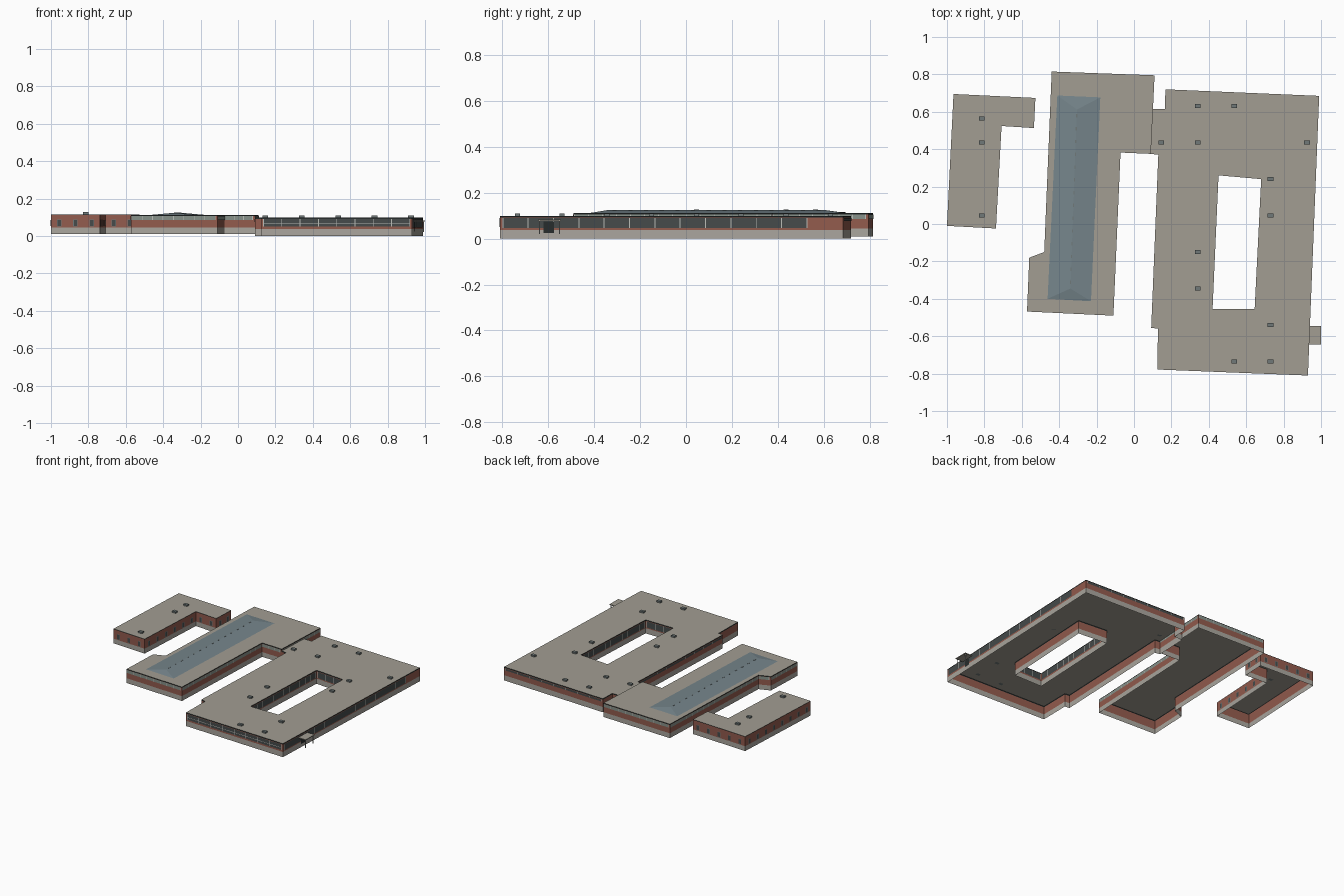
import bpy, bmesh
from mathutils import Vector

cube = bpy.data.objects.get("Cube")
if cube:
    bpy.data.objects.remove(cube, do_unlink=True)


def material(name, r, g, b):
    m = bpy.data.materials.new(name)
    m.use_nodes = True
    m.diffuse_color = (r, g, b, 1)
    bsdf = m.node_tree.nodes["Principled BSDF"]
    bsdf.inputs["Base Color"].default_value = (r, g, b, 1)
    bsdf.inputs["Roughness"].default_value = 0.8
    return m


ROOF = material("roof grey", 0.36, 0.34, 0.29)
BASE = material("concrete base", 0.40, 0.38, 0.34)
BRICK = material("red brick", 0.29, 0.105, 0.075)
DARK = material("dark glass", 0.06, 0.07, 0.07)
TRIM = material("dark trim", 0.02, 0.025, 0.025)
PALE = material("pale frame", 0.50, 0.51, 0.48)
BLUE = material("skylight glass", 0.18, 0.235, 0.26)
SAGE = material("sage glass", 0.24, 0.28, 0.25)
VENT = material("vent metal", 0.16, 0.19, 0.19)
PALETTE = [ROOF, BASE, BRICK, DARK, TRIM, PALE, BLUE, SAGE, VENT]


def finish(name, bm):
    mesh = bpy.data.meshes.new(name)
    bm.to_mesh(mesh)
    bm.free()
    for m in PALETTE:
        mesh.materials.append(m)
    ob = bpy.data.objects.new(name, mesh)
    bpy.context.collection.objects.link(ob)
    return ob


def quad(bm, points, mat):
    f = bm.faces.new([bm.verts.new(p) for p in points])
    f.material_index = PALETTE.index(mat)


def box(bm, lo, hi, mat):
    start = len(bm.faces)
    lo, hi = Vector(lo), Vector(hi)
    verts = bmesh.ops.create_cube(bm, size=1)["verts"]
    for v in verts:
        v.co = (lo + hi) / 2 + v.co * (hi - lo)
    bm.faces.ensure_lookup_table()
    for f in bm.faces[start:]:
        f.material_index = PALETTE.index(mat)


def edges_of(loop):
    return list(zip(loop, loop[1:] + loop[:1]))


def plate(bm, a, b, s0, s1, z0, z1, off, mat):
    """Thin panel on the wall a-b between distances s0 and s1."""
    a, b = Vector(a), Vector(b)
    d = (b - a).normalized()
    n = Vector((d.y, -d.x)) * off
    p, q = a + d * s0 + n, a + d * s1 + n
    quad(bm, [(*p, z0), (*q, z0), (*q, z1), (*p, z1)], mat)


def shell(name, loops, bands):
    """Open-bottomed wall shell in stacked colour bands."""
    bm = bmesh.new()
    for loop in loops:
        for a, b in edges_of(loop):
            for z0, z1, mat in bands:
                quad(bm, [(*a, z0), (*b, z0), (*b, z1), (*a, z1)], mat)
    finish(name + "_walls", bm)
    # roof sheet, with any courtyard left open
    bm = bmesh.new()
    rim = []
    for loop in loops:
        vs = [bm.verts.new((*p, bands[-1][1])) for p in loop]
        rim += [bm.edges.new(e) for e in edges_of(vs)]
    bmesh.ops.triangle_fill(bm, edges=rim, use_beauty=True, normal=(0, 0, 1))
    for f in bm.faces:
        f.normal_update()
        if f.normal.z < 0:
            f.normal_flip()
    finish(name + "_roof", bm)


def glazing(bm, a, b, z0, z1, glass, step, s0=0.01, s1=None, rail=None):
    """Continuous window strip with pale mullions."""
    length = (Vector(b) - Vector(a)).length
    s1 = s1 or length - 0.01
    if s1 - s0 < 0.03:
        return
    plate(bm, a, b, s0, s1, z0, z1, 0.002, glass)
    count = max(1, round((s1 - s0) / step))
    for i in range(count + 1):
        s = s0 + (s1 - s0 - 0.004) * i / count
        plate(bm, a, b, s, s + 0.004, z0, z1, 0.003, PALE)
    if rail:
        plate(bm, a, b, s0, s1, rail, rail + 0.003, 0.003, PALE)


# Courtyard block; outer loop runs counter-clockwise, courtyard clockwise
outer = [(0.125, -0.778), (0.93, -0.81), (0.99, 0.685), (0.168, 0.72),
         (0.165, 0.615), (0.10, 0.615), (0.09, 0.375), (0.13, 0.37),
         (0.092, -0.555), (0.128, -0.56)]
court = [(0.42, -0.455), (0.452, 0.26), (0.68, 0.24), (0.645, -0.455)]
shell("courtyard_block", [outer, court],
      [(0, 0.038, BASE), (0.038, 0.092, BRICK), (0.092, 0.099, TRIM)])
bm = bmesh.new()
walls = edges_of(outer)
glazing(bm, *walls[0], 0.05, 0.09, DARK, 0.1, rail=0.066)
glazing(bm, *walls[1], 0.046, 0.09, DARK, 0.113, s1=1.34)
for a, b in walls[2:3] + walls[7:8]:
    glazing(bm, a, b, 0.076, 0.09, DARK, 0.1)
for a, b in edges_of(court):
    glazing(bm, a, b, 0.046, 0.09, DARK, 0.06)
finish("courtyard_block_windows", bm)

# Middle hall
hall = [(-0.572, -0.468), (-0.11, -0.49), (-0.072, 0.382), (0.09, 0.375),
        (0.11, 0.795), (-0.44, 0.815), (-0.48, -0.15), (-0.56, -0.18)]
shell("hall", [hall],
      [(0.01, 0.045, BASE), (0.045, 0.106, BRICK), (0.106, 0.112, TRIM)])
bm = bmesh.new()
for a, b in edges_of(hall):
    glazing(bm, a, b, 0.085, 0.106, SAGE, 0.06, s0=0.002)
finish("hall_windows", bm)

# Hipped skylight on the hall
bm = bmesh.new()
base = [(-0.462, -0.40, 0.113), (-0.23, -0.413, 0.113),
        (-0.18, 0.677, 0.113), (-0.41, 0.687, 0.113)]
ends = [Vector((-0.34, -0.345, 0.124)), Vector((-0.305, 0.612, 0.124))]
quad(bm, [base[0], base[1], ends[0]], BLUE)
quad(bm, [base[1], base[2], ends[1], ends[0]], BLUE)
quad(bm, [base[2], base[3], ends[1]], BLUE)
quad(bm, [base[3], base[0], ends[0], ends[1]], BLUE)
finish("skylight", bm)
bm = bmesh.new()
for i in range(14):
    c = ends[0].lerp(ends[1], (i + 0.5) / 14)
    box(bm, c - Vector((0.003, 0.009, 0.004)), c + Vector((0.003, 0.009, 0.001)), VENT)
finish("skylight_ridge_caps", bm)

# Small L-shaped wing with separate windows
wing = [(-1.0, -0.01), (-0.738, -0.024), (-0.708, 0.524), (-0.535, 0.513),
        (-0.527, 0.674), (-0.965, 0.695)]
shell("wing", [wing],
      [(0.01, 0.045, BASE), (0.045, 0.113, BRICK), (0.113, 0.116, TRIM)])
bm = bmesh.new()
for a, b in edges_of(wing):
    length = (Vector(b) - Vector(a)).length
    count = max(1, round(length / 0.09))
    for i in range(count):
        s = length * (i + 0.5) / count
        plate(bm, a, b, s - 0.012, s + 0.012, 0.05, 0.088, 0.002, VENT)
        plate(bm, a, b, s - 0.009, s + 0.009, 0.053, 0.085, 0.003, DARK)
finish("wing_windows", bm)

# Rooftop vents
spots = [(0.34, 0.63), (0.535, 0.63), (0.145, 0.435), (0.34, 0.435),
         (0.925, 0.435), (0.73, 0.24), (0.73, 0.045), (0.34, -0.15),
         (0.34, -0.345), (0.73, -0.54), (0.535, -0.735), (0.73, -0.735),
         (-0.815, 0.565), (-0.815, 0.435), (-0.815, 0.045)]
bm = bmesh.new()
for x, y in spots:
    z = 0.116 if x < 0 else 0.099
    box(bm, (x - 0.015, y - 0.011, z), (x + 0.015, y + 0.011, z + 0.011), VENT)
finish("roof_vents", bm)

# Entrance canopy on the left side, with posts and door
bm = bmesh.new()
box(bm, (0.936, -0.645, 0.078), (1.0, -0.545, 0.083), ROOF)
for y in (-0.64, -0.554):
    box(bm, (0.99, y, 0.02), (0.994, y + 0.004, 0.078), PALE)
plate(bm, *walls[1], 0.19, 0.235, 0.025, 0.074, 0.004, TRIM)
finish("entrance_canopy", bm)
